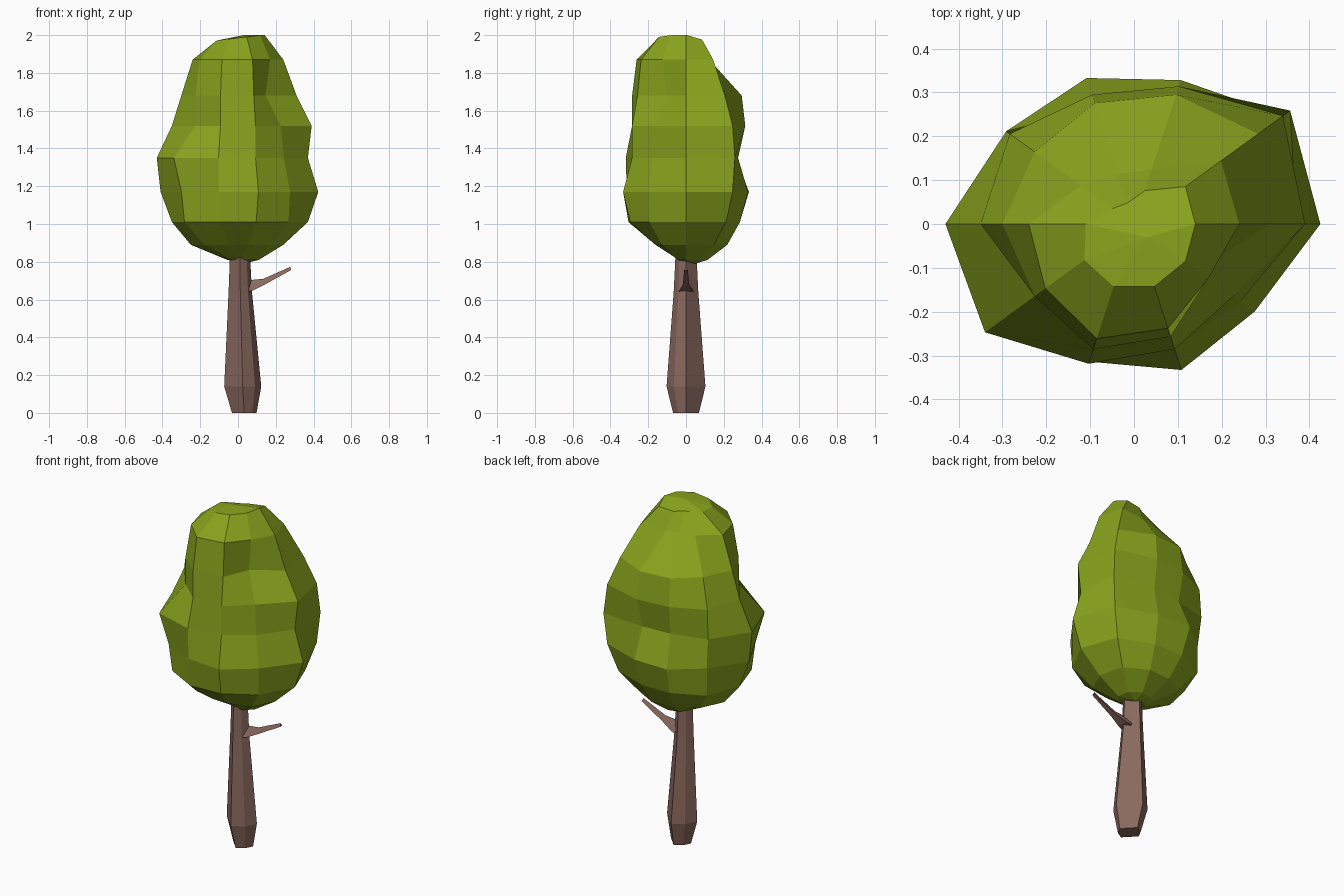
import bpy, bmesh
from math import cos, sin, tau

if "Cube" in bpy.data.objects:
    bpy.data.objects.remove(bpy.data.objects["Cube"])


def material(name, color):
    m = bpy.data.materials.new(name)
    m.diffuse_color = (*color, 1)
    m.use_nodes = True
    m.node_tree.nodes["Principled BSDF"].inputs["Base Color"].default_value = m.diffuse_color
    return m


def loft(name, rings, mat, bottom=None, top=None):
    """Skin rings listed bottom to top; ends close with a pole or a flat cap."""
    bm = bmesh.new()
    rows = [[bm.verts.new(p) for p in ring] for ring in rings]
    n = len(rows[0])
    for a, b in zip(rows, rows[1:]):
        for i in range(n):
            j = (i + 1) % n
            bm.faces.new((a[i], a[j], b[j], b[i]))
    for row, pole in ((rows[0], bottom), (rows[-1], top)):
        if pole:
            v = bm.verts.new(pole)
            for i in range(n):
                bm.faces.new((row[i], row[(i + 1) % n], v))
        else:
            bm.faces.new(row)
    bmesh.ops.recalc_face_normals(bm, faces=bm.faces)
    mesh = bpy.data.meshes.new(name)
    bm.to_mesh(mesh)
    bm.free()
    mesh.materials.append(mat)
    obj = bpy.data.objects.new(name, mesh)
    bpy.context.collection.objects.link(obj)
    return obj


leaf = material("leaf_green", (0.25, 0.37, 0.012))
bark = material("bark_brown", (0.25, 0.14, 0.11))

# Crown: ten-sided lumpy ball, each ring is a height and its radii
crown = [
    (0.81, (.11, .12, .12, .10, .07, .05, .04, .03, .04, .08)),
    (0.89, (.24, .25, .23, .22, .23, .25, .22, .17, .17, .22)),
    (1.01, (.37, .36, .30, .30, .34, .35, .35, .32, .31, .33)),
    (1.17, (.425, .42, .345, .35, .34, .41, .37, .33, .35, .34)),
    (1.35, (.37, .44, .29, .28, .36, .43, .42, .335, .30, .30)),
    (1.52, (.39, .42, .33, .31, .35, .35, .28, .30, .30, .28)),
    (1.68, (.31, .35, .31, .29, .28, .30, .28, .30, .27, .18)),
    (1.87, (.24, .245, .13, .12, .15, .24, .25, .275, .25, .21)),
    (1.985, (.14, .145, .08, .05, .06, .11, .14, .15, .15, .145)),
]
rings = [[(r * cos(tau * k / 10), r * sin(tau * k / 10), z)
          for k, r in enumerate(radii)] for z, radii in crown]
# Tilt the top ring so that it falls away to the back and left
rings[-1] = [(x, y, z + 0.12 * x - 0.27 * max(y, 0)) for x, y, z in rings[-1]]
loft("crown", rings, leaf, bottom=(0.03, 0.05, 0.79), top=(0.03, -0.03, 2.0))

# Trunk: skewed hexagon, swelling just above the ground and tapering up
hexagon = [(1, 0), (0, 1.05), (-0.66, 0.66), (-1, 0), (0, -1.05), (0.66, -0.66)]
sections = [(0.0, 0.033, 0.065), (0.14, 0.025, 0.098), (0.64, 0.012, 0.062), (0.90, 0.01, 0.05)]
rings = [[(cx + r * x, r * y, z) for x, y in hexagon] for z, cx, r in sections]
loft("trunk", rings, bark)

# Branch: three-sided twig sweeping out and up, flat side below
path = [(0.04, 0.665, 0.047), (0.075, 0.667, 0.036), (0.14, 0.69, 0.02), (0.28, 0.762, 0.011)]
rings = [[(x - 0.3 * r * sin(a), r * cos(a), z + r * sin(a))
          for a in (tau / 4, tau * 7 / 12, tau * 11 / 12)] for x, z, r in path]
loft("branch", rings, bark)
